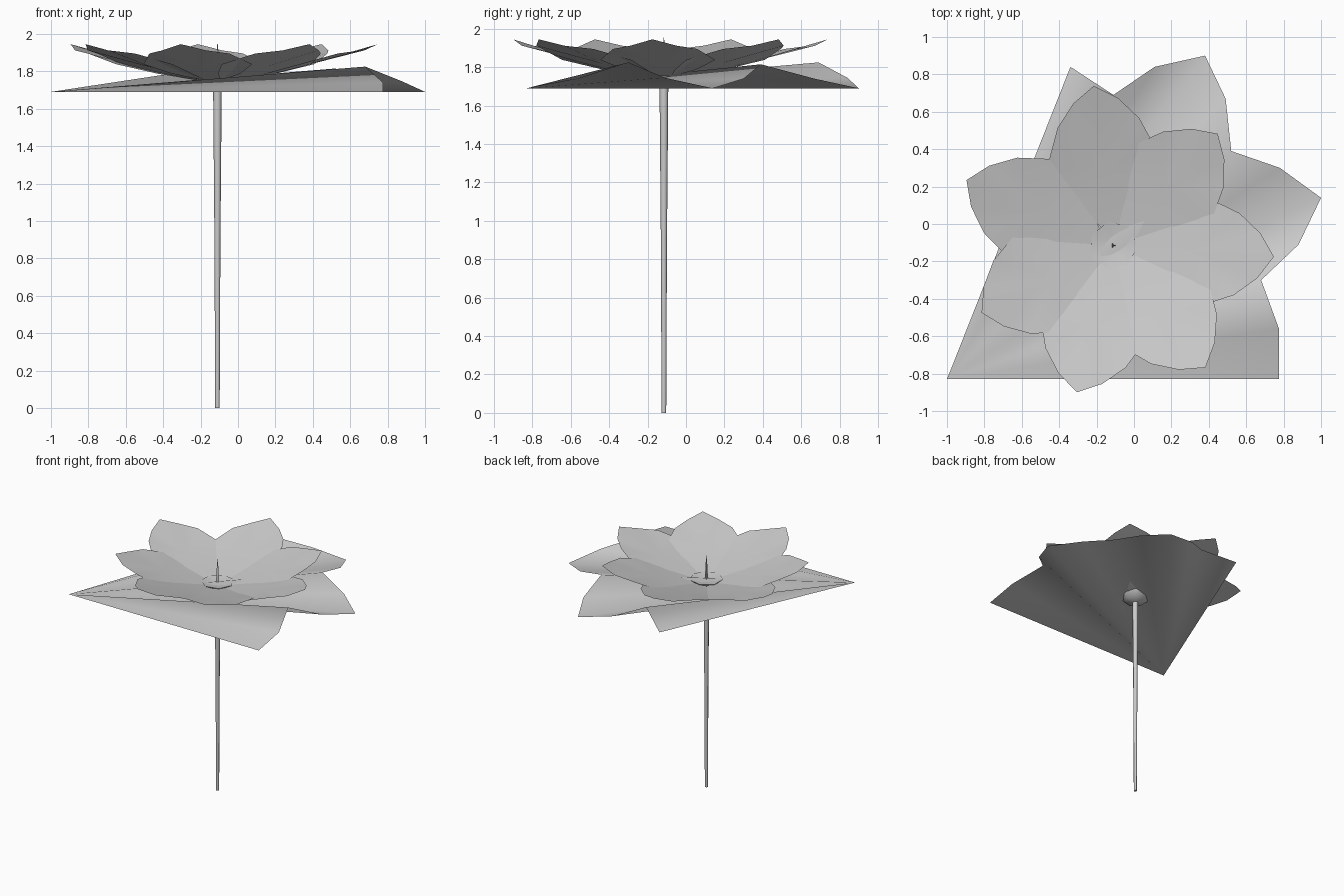
import bpy, math
from mathutils import Vector

if "Cube" in bpy.data.objects:
    bpy.data.objects.remove(bpy.data.objects["Cube"])

CX, CY = -0.11, -0.115      # flower axis


def make(name, verts, faces, angle=40):
    me = bpy.data.meshes.new(name)
    me.from_pydata(verts, [], faces)
    me.update()
    ob = bpy.data.objects.new(name, me)
    bpy.context.collection.objects.link(ob)
    bpy.ops.object.select_all(action='DESELECT')
    ob.select_set(True)
    bpy.context.view_layer.objects.active = ob
    bpy.ops.object.shade_smooth_by_angle(angle=math.radians(angle))
    return ob


def lathe(name, profile, sides):
    # profile of (radius, z) spun around the flower axis
    verts = [(CX + r * math.cos(2 * math.pi * i / sides),
              CY + r * math.sin(2 * math.pi * i / sides), z)
             for r, z in profile for i in range(sides)]
    faces = [(k * sides + i, k * sides + (i + 1) % sides,
              (k + 1) * sides + (i + 1) % sides, (k + 1) * sides + i)
             for k in range(len(profile) - 1) for i in range(sides)]
    return make(name, verts, faces, 60)


# Stem, bud cup under the flower, and thin pistil
lathe("stem", [(0.0005, 0), (0.012, 0.0), (0.016, 0.9), (0.023, 1.72)], 8)
lathe("bud_cup", [(0.022, 1.70), (0.085, 1.715), (0.12, 1.75), (0.13, 1.763),
                  (0.07, 1.752), (0.001, 1.745)], 7)
lathe("pistil", [(0.014, 1.74), (0.009, 1.86), (0.001, 1.955)], 3)

# Lower petal sheet: folds fan out from the front left corner
rim = [(0.775, -0.83, 1.69), (0.775, -0.56, 1.74), (0.68, -0.30, 1.825),
       (0.88, -0.11, 1.745), (1.0, 0.14, 1.69), (0.78, 0.30, 1.74),
       (0.52, 0.39, 1.815), (0.49, 0.67, 1.74), (0.38, 0.90, 1.69),
       (0.11, 0.84, 1.745), (-0.11, 0.69, 1.825), (-0.34, 0.84, 1.73)]
make("lower_petals", [(-1.0, -0.83, 1.69)] + rim,
     [(0, i, i + 1) for i in range(1, len(rim))], 60)

# Upper petal: half outline (radius, sideways, height), mirrored, fanned from its middle
half = [(0.10, 0.05, 1.752), (0.27, 0.19, 1.788), (0.46, 0.30, 1.838),
        (0.66, 0.22, 1.895), (0.78, 0.12, 1.912)]
outline = half + [(0.86, 0.0, 1.945)] + [(r, -t, z) for r, t, z in reversed(half)]
petal = [(0.42, 0.0, 1.818)] + outline
n = len(outline)
petal_faces = [(0, (i + 1) % n + 1, i + 1) for i in range(n)]


def upper_petal(i, deg, length):
    a = math.radians(deg)
    u = Vector((math.cos(a), math.sin(a), 0))
    v = Vector((-math.sin(a), math.cos(a), 0))
    verts = [Vector((CX, CY, z)) + u * r * length + v * t for r, t, z in petal]
    make(f"upper_petal_{i + 1}", verts, petal_faces, 30)


for i, (deg, length) in enumerate([(356, 1.0), (47, 0.95), (97, 1.0), (156, 1.0),
                                   (207, 0.92), (256, 0.94), (307, 0.95)]):
    upper_petal(i, deg, length)
